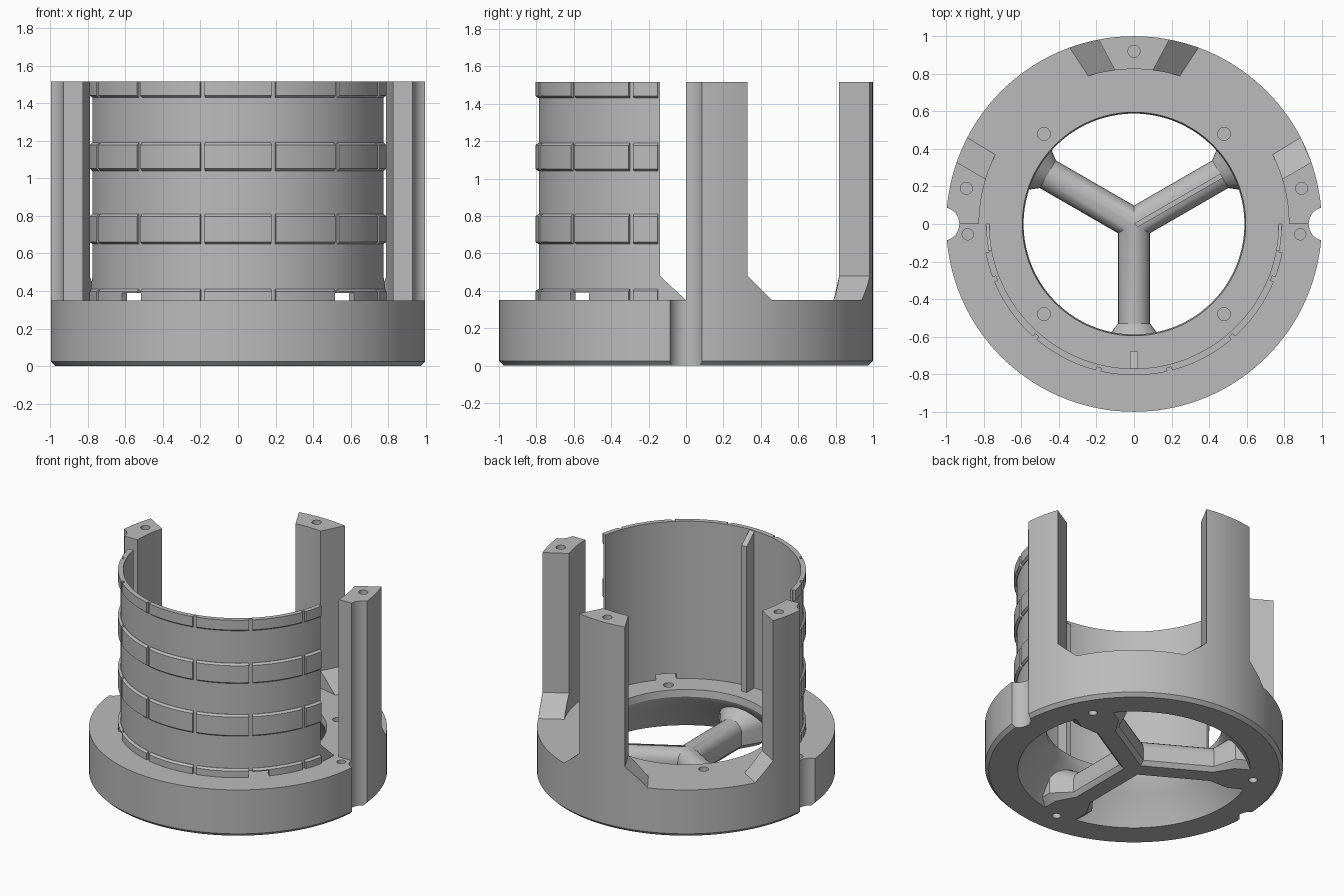
import bpy, bmesh
from math import sin, cos, pi, radians
from mathutils import Matrix, Vector

if "Cube" in bpy.data.objects:
    bpy.data.objects.remove(bpy.data.objects["Cube"])

grey = bpy.data.materials.new("plain_grey")
grey.use_nodes = True
COLOUR = (0.5, 0.5, 0.5, 1)
grey.diffuse_color = COLOUR
grey.node_tree.nodes["Principled BSDF"].inputs["Base Color"].default_value = COLOUR

TOP = 1.515      # top of the wall and posts
RIM = 0.35       # top of the base ring
FOOT = 0.48      # top of the sloping feet
SEG = 144


def finish(name, bm):
    bmesh.ops.recalc_face_normals(bm, faces=bm.faces)
    mesh = bpy.data.meshes.new(name)
    bm.to_mesh(mesh)
    bm.free()
    mesh.materials.append(grey)
    ob = bpy.data.objects.new(name, mesh)
    bpy.context.scene.collection.objects.link(ob)
    return ob


def add_loft(bm, rings, closed=False):
    """Bridge rings of points, either capped or closed round."""
    rows = [[bm.verts.new(p) for p in ring] for ring in rings]
    n = len(rows[0])
    for a, b in zip(rows, rows[1:] + rows[:1] if closed else rows[1:]):
        for i in range(n):
            j = (i + 1) % n
            bm.faces.new((a[i], a[j], b[j], b[i]))
    if not closed:
        bm.faces.new(rows[0])
        bm.faces.new(rows[-1])


def loft(name, rings):
    bm = bmesh.new()
    add_loft(bm, rings)
    return finish(name, bm)


def add_lathe(bm, profile, a0=None, a1=None, steps=SEG):
    """Revolve an (r, z) outline fully, or between two angles."""
    full = a0 is None
    if full:
        angles = [2 * pi * i / steps for i in range(steps)]
    else:
        angles = [radians(a0 + (a1 - a0) * i / steps) for i in range(steps + 1)]
    add_loft(bm, [[(r * cos(a), r * sin(a), z) for r, z in profile] for a in angles], full)


def lathe(name, profile):
    bm = bmesh.new()
    add_lathe(bm, profile)
    return finish(name, bm)


def tube(r0, r1, z0, z1):
    return [(r0, z0), (r1, z0), (r1, z1), (r0, z1)]


def extrude_x(name, outline, x0, x1):
    return loft(name, [[(x, y, z) for y, z in outline] for x in (x0, x1)])


def drill(x, y, r, z0, z1):
    """Cylinder cutter."""
    bm = bmesh.new()
    bmesh.ops.create_cone(bm, cap_ends=True, segments=32, radius1=r, radius2=r, depth=z1 - z0,
                          matrix=Matrix.Translation((x, y, (z0 + z1) / 2)))
    return finish("cutter", bm)


def boolean(ob, operation, tools):
    bpy.context.view_layer.objects.active = ob
    for tool in tools:
        mod = ob.modifiers.new("bool", 'BOOLEAN')
        mod.operation = operation
        mod.solver = 'EXACT'
        mod.object = tool
        bpy.ops.object.modifier_apply(modifier=mod.name)
        bpy.data.objects.remove(tool)


def notches():
    return [drill(s * 1.02, 0, 0.09, -0.1, 1.7) for s in (-1, 1)]


# Base ring with flared bore
base = lathe("base_ring", [(1, RIM), (1, 0.025), (0.975, 0), (0.78, 0), (0.73, 0.09),
                           (0.66, 0.19), (0.6, 0.27), (0.588, 0.3), (0.595, RIM)])

# Three rounded spokes that flare into the ring
section = [(-0.06, 0), (0.06, 0), (0.085, 0.03)]
section += [(0.085 * cos(pi * i / 12), 0.12 + 0.085 * sin(pi * i / 12)) for i in range(13)]
section += [(-0.085, 0.03)]
spokes = []
for angle in (30, 150, 270):
    turn = Matrix.Rotation(radians(angle), 3, 'Z')
    rings = [[turn @ Vector((r, u * w, v * h)) for u, v in section]
             for r, w, h in ((0, 1, 1), (0.53, 1, 1), (0.66, 2.2, 1.4), (0.86, 2.2, 1.4))]
    spokes.append(loft("spoke", rings))
boolean(base, 'UNION', spokes)

# Screw holes and side notches in the base
holes = [drill(x, y, 0.034, 0.26, 0.4) for x in (-0.48, 0.48) for y in (-0.48, 0.48)]
holes += [drill(s * 0.885, -0.055, 0.03, 0.2, 0.4) for s in (-1, 1)]
holes += [drill(0.81 * cos(radians(a)), 0.81 * sin(radians(a)), 0.03, -0.1, 0.12)
          for a in (30, 150, 270)]
boolean(base, 'DIFFERENCE', holes + notches())


# Posts: column outline with sloping feet, trimmed to the ring
def trim_post(post, hole):
    sleeve = lathe("sleeve", tube(0.825, 1, RIM, TOP))
    boolean(post, 'INTERSECT', [sleeve])
    boolean(post, 'DIFFERENCE', [drill(hole[0], hole[1], 0.032, TOP - 0.25, TOP + 0.1)] + notches())


def back_ring(y):
    w = 0.105 + 0.53 * (y - 0.825)
    f = 0.245 + 0.655 * (y - 0.79)
    half = [(f, 0.3), (f, RIM), (w, FOOT), (w, 1.6)]
    return [(x, y, z) for x, z in half] + [(-x, y, z) for x, z in reversed(half)]


def side_ring(x, side):
    w = 0.24 + 0.58 * (x - 0.79)
    f = 0.37 + 0.61 * (x - 0.74)
    return [(side * x, y, z) for y, z in
            ((0, 0.3), (f, 0.3), (f, RIM), (w, FOOT), (w, 1.6), (0, 1.6))]


back_post = loft("back_post", [back_ring(0.7), back_ring(1.1)])
trim_post(back_post, (0, 0.92))
side_posts = []
for label, side in (("left", 1), ("right", -1)):
    post = loft(label + "_post", [side_ring(0.6, side), side_ring(1.1, side)])
    trim_post(post, (side * 0.893, 0.19))
    side_posts.append(post)


# Curved front wall with sloping ends
wall = lathe("front_wall", tube(0.77, 0.787, RIM, TOP))
boolean(wall, 'INTERSECT', [extrude_x("wall_trim", [
    (-1.1, 0.3), (0.05, 0.3), (0, RIM), (-0.14, FOOT), (-0.14, 1.6), (-1.1, 1.6)], -1.2, 1.2)])

# Raised panels in four rows, parted by narrow grooves
bm = bmesh.new()
splits = [-80] + [13.7 * k for k in (-5, -3, -1, 1, 3, 5)] + [80]
for z0, z1 in ((RIM, 0.41), (0.65, 0.81), (1.04, 1.19), (1.43, TOP)):
    c0 = 0 if z0 == RIM else 0.012
    c1 = 0 if z1 == TOP else 0.012
    outline = [(0.78, z0), (0.79, z0), (0.805, z0 + c0), (0.805, z1 - c1), (0.79, z1), (0.78, z1)]
    for a, b in zip(splits, splits[1:]):
        add_lathe(bm, outline, 270 + a + 0.9, 270 + b - 0.9, 12)
panels = finish("wall_panels", bm)


# Slots at the foot of the wall
def slots():
    cutters = []
    for angle in (225, 315):
        bm = bmesh.new()
        bmesh.ops.create_cube(bm, size=1, matrix=Matrix.Rotation(radians(angle), 4, 'Z')
                              @ Matrix.Translation((0.79, 0, 0.345))
                              @ Matrix.Diagonal((0.2, 0.14, 0.09, 1)))
        cutters.append(finish("cutter", bm))
    return cutters


boolean(wall, 'DIFFERENCE', slots())
boolean(panels, 'DIFFERENCE', slots())

# Upright rib inside the wall
rib = extrude_x("inner_rib", [(-0.775, RIM), (-0.68, RIM), (-0.68, 1.43), (-0.775, TOP)], -0.02, 0.02)

# Smooth curved faces, keep edges sharp
bpy.ops.object.select_all(action='DESELECT')
for ob in [base, back_post, wall, panels, rib] + side_posts:
    ob.select_set(True)
    bpy.context.view_layer.objects.active = ob
bpy.ops.object.shade_smooth_by_angle(angle=radians(25))
